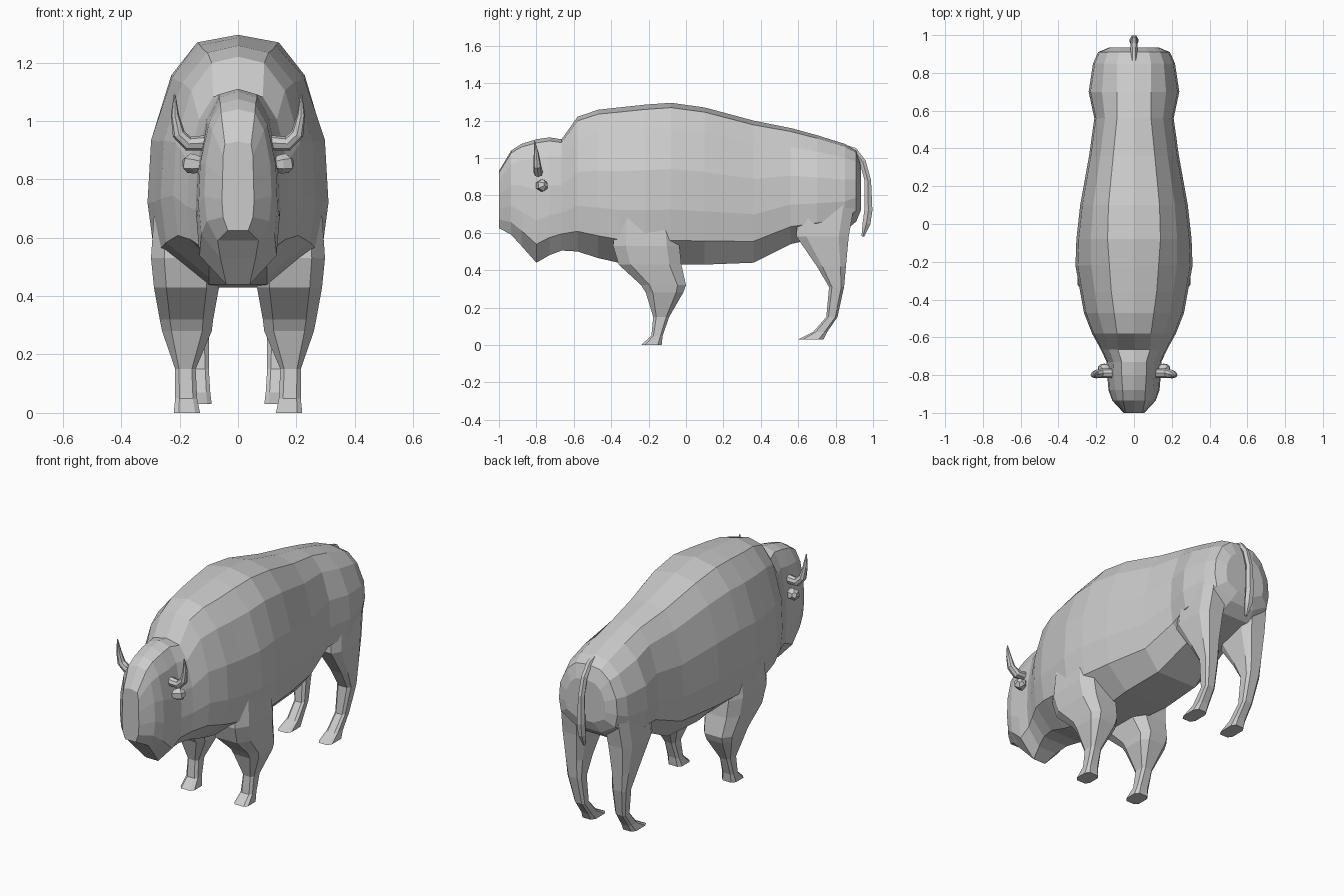
import bpy, bmesh, math
from mathutils import Vector

if "Cube" in bpy.data.objects:
    bpy.data.objects.remove(bpy.data.objects["Cube"])


def loft(name, rings):
    """Skin closed rings of equal length and cap both ends."""
    bm = bmesh.new()
    vs = [[bm.verts.new(p) for p in r] for r in rings]
    n = len(rings[0])
    for a, b in zip(vs, vs[1:]):
        for i in range(n):
            j = (i + 1) % n
            bm.faces.new((a[i], a[j], b[j], b[i]))
    bm.faces.new(vs[0])
    bm.faces.new(vs[-1])
    bmesh.ops.recalc_face_normals(bm, faces=bm.faces)
    me = bpy.data.meshes.new(name)
    bm.to_mesh(me)
    bm.free()
    ob = bpy.data.objects.new(name, me)
    bpy.context.collection.objects.link(ob)
    return ob


def mirror(ob):
    ob.modifiers.new("Mirror", 'MIRROR').use_mirror_merge = False
    return ob


def body_ring(y, zt, zb, w, wt, wb):
    h = zt - zb
    half = [(wt, zt - .03 * h), (.5 * (w + wt) + .02 * w, zt - .16 * h),
            (.96 * w, zt - .41 * h), (w, zt - .66 * h), (.93 * w, zt - .85 * h), (wb, zb)]
    return ([(0, y, zt)] + [(x, y, z) for x, z in half] + [(0, y, zb)]
            + [(-x, y, z) for x, z in reversed(half)])


def leg_ring(z, x0, x1, y0, y1):
    cx, cy, rx, ry = (x0 + x1) / 2, (y0 + y1) / 2, (x1 - x0) / 2, (y1 - y0) / 2
    k = .62
    unit = [(1, -k), (1, k), (k, 1), (-k, 1), (-1, k), (-1, -k), (-k, -1), (k, -1)]
    return [(cx + rx * a, cy + ry * b, z) for a, b in unit]


def tube(name, path, radii, side, sides=6):
    """Tapered tube; side is a fixed reference axis across the path."""
    pts = [Vector(p) for p in path]
    side = Vector(side)
    rings = []
    for i, (p, r) in enumerate(zip(pts, radii)):
        t = (pts[min(i + 1, len(pts) - 1)] - pts[max(i - 1, 0)]).normalized()
        u = (side - t * side.dot(t)).normalized()
        v = t.cross(u)
        rings.append([p + r * (u * math.cos(math.tau * k / sides) + v * math.sin(math.tau * k / sides))
                      for k in range(sides)])
    return loft(name, rings)


# Body and head: y, top, bottom, half width, spine strip, belly strip
sections = [
    (-1.0, .93, .625, .055, .045, .035), (-.935, 1.04, .59, .115, .058, .07),
    (-.88, 1.075, .53, .135, .06, .06), (-.80, 1.10, .44, .142, .065, .04),
    (-.73, 1.11, .48, .145, .065, .06), (-.665, 1.10, .505, .175, .085, .08),
    (-.58, 1.22, .50, .222, .09, .10), (-.47, 1.258, .465, .265, .105, .10),
    (-.36, 1.27, .44, .285, .12, .10), (-.22, 1.285, .43, .31, .13, .10),
    (-.08, 1.295, .43, .305, .14, .12), (.10, 1.27, .43, .285, .135, .14),
    (.36, 1.20, .44, .238, .11, .13), (.56, 1.16, .54, .21, .09, .10),
    (.70, 1.122, .57, .24, .09, .10), (.85, 1.075, .61, .217, .09, .10),
    (.91, 1.04, .66, .19, .08, .08), (.935, .96, .72, .13, .06, .05)]
body = loft("body", [body_ring(*s) for s in sections])

# Legs: z, x range, y range
front = [(0, .13, .22, -.24, -.13), (.05, .14, .215, -.185, -.125), (.15, .145, .215, -.175, -.09),
         (.28, .09, .26, -.215, -.015), (.32, .085, .268, -.24, 0), (.43, .065, .288, -.36, -.025),
         (.53, .06, .298, -.39, -.035), (.72, .06, .285, -.37, -.06)]
hind = [(.03, .09, .175, .60, .735), (.07, .095, .165, .68, .755), (.15, .10, .165, .75, .81),
        (.31, .10, .19, .765, .845), (.42, .095, .205, .70, .855), (.58, .075, .222, .59, .87),
        (.75, .06, .215, .60, .90)]
legs = [mirror(loft(n, [leg_ring(*r) for r in rows]))
        for n, rows in (("front_legs", front), ("hind_legs", hind))]

# Fuse legs into the body
bpy.context.view_layer.objects.active = body
for leg in legs:
    m = body.modifiers.new("Union", 'BOOLEAN')
    m.operation, m.solver, m.object = 'UNION', 'EXACT', leg
    bpy.ops.object.modifier_apply(modifier=m.name)
    bpy.data.objects.remove(leg)

# Horns and ears
mirror(tube("horns", [(.11, -.79, .925), (.17, -.79, .922), (.203, -.795, .955),
                      (.216, -.80, 1.02), (.217, -.81, 1.09)],
            [.026, .025, .022, .014, .003], (0, 1, 0), 8))
mirror(tube("ears", [(.12, -.785, .85), (.145, -.775, .852), (.168, -.765, .855), (.18, -.75, .86)],
            [.022, .032, .034, .015], (0, 0, 1)))

# Tail
tube("tail", [(.84, 1.06), (.90, 1.04), (.945, .98), (.972, .88), (.975, .72), (.965, .65), (.945, .58)]
     and [(0, y, z) for y, z in ((.84, 1.06), (.90, 1.04), (.945, .98), (.972, .88),
                                 (.975, .72), (.965, .65), (.945, .58))],
     [.016, .018, .019, .02, .025, .024, .008], (1, 0, 0))
